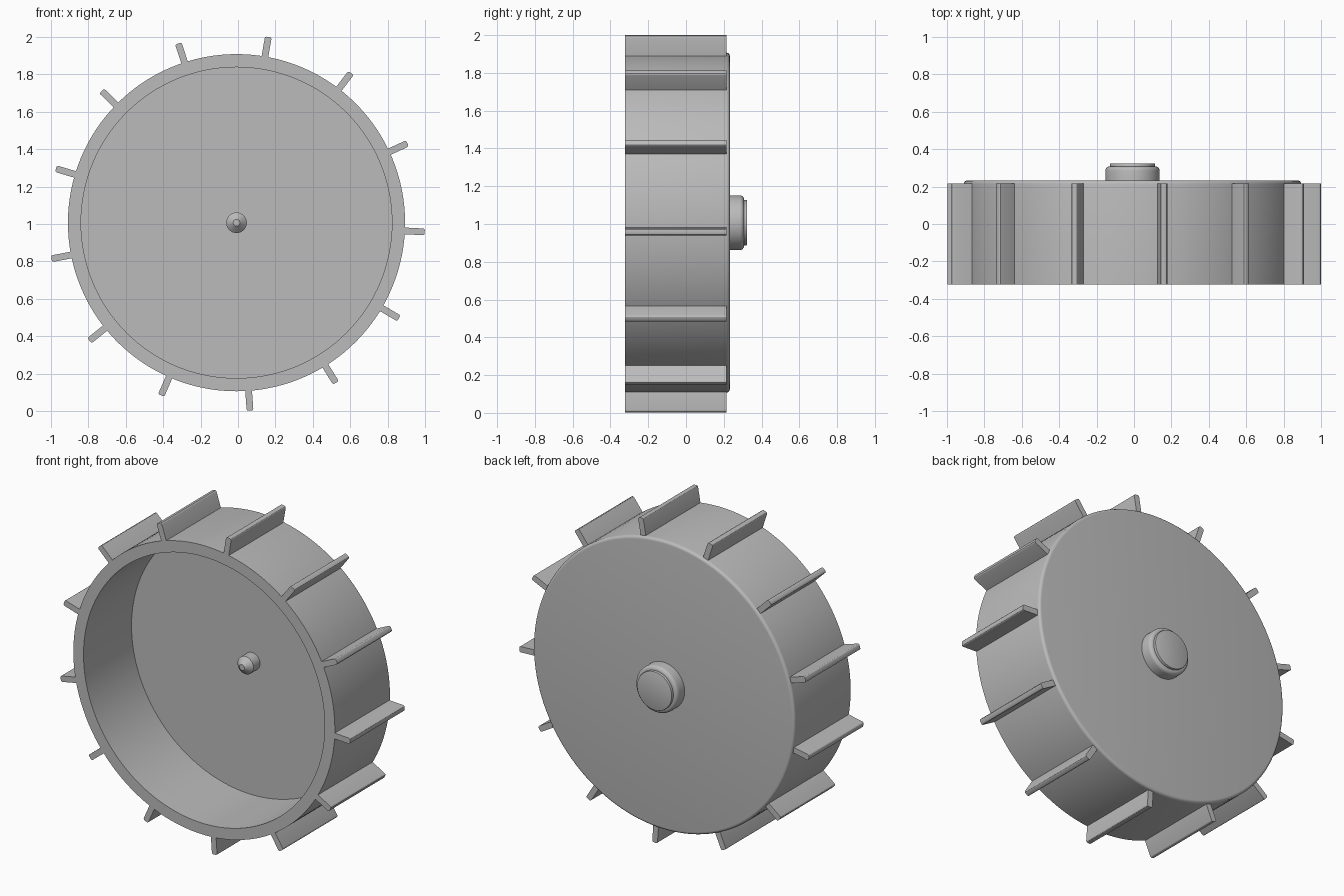
import bpy, bmesh, math
from mathutils import Matrix, Vector

cube = bpy.data.objects.get("Cube")
if cube:
    bpy.data.objects.remove(cube, do_unlink=True)

CENTRE = Vector((-0.008, 0, 1.007))
FRONT, BACK = -0.322, 0.232
FIN_COUNT = 13

grey = bpy.data.materials.new("plain grey")
grey.use_nodes = True
colour = (0.5, 0.5, 0.5, 1)
grey.diffuse_color = colour
grey.node_tree.nodes["Principled BSDF"].inputs["Base Color"].default_value = colour


def add_object(name, bm):
    bmesh.ops.recalc_face_normals(bm, faces=bm.faces)
    mesh = bpy.data.meshes.new(name)
    bm.to_mesh(mesh)
    bm.free()
    mesh.materials.append(grey)
    obj = bpy.data.objects.new(name, mesh)
    obj.location = CENTRE
    bpy.context.collection.objects.link(obj)
    bpy.ops.object.select_all(action="DESELECT")
    obj.select_set(True)
    bpy.context.view_layer.objects.active = obj
    bpy.ops.object.shade_smooth_by_angle(angle=math.radians(30))
    return obj


def lathe(name, profile, segments):
    """Spin (radius, y) points around the y axis."""
    bm = bmesh.new()
    verts = [bm.verts.new((r, y, 0)) for r, y in profile]
    edges = [bm.edges.new(pair) for pair in zip(verts, verts[1:])]
    bmesh.ops.spin(bm, geom=verts + edges, cent=(0, 0, 0), axis=(0, 1, 0),
                   angle=math.tau, steps=segments, use_duplicate=False)
    bmesh.ops.remove_doubles(bm, verts=bm.verts, dist=1e-5)
    return add_object(name, bm)


def fillet(radius, y, size, steps=5):
    """Rounded outer corner running from the side onto the back face."""
    turns = [math.pi / 2 * i / steps for i in range(steps + 1)]
    return [(radius - size + size * math.cos(t), y - size + size * math.sin(t))
            for t in turns]


# Open drum with a closed, rounded back
lathe("wheel_drum", [(0, 0.15), (0.83, 0.15), (0.83, FRONT), (0.9, FRONT)]
      + fillet(0.9, BACK, 0.018) + [(0, BACK)], 128)

# Hub on the back with a stepped end cap
lathe("back_hub", [(0.145, BACK - 0.01)] + fillet(0.145, 0.307, 0.022)
      + [(0.12, 0.307)] + fillet(0.12, 0.323, 0.004, 2) + [(0, 0.323)], 64)

# Small axle peg inside the drum
lathe("axle_peg", [(0.055, 0.16), (0.055, 0.085), (0.018, 0.05), (0, 0.05)], 40)

# Paddle fins around the rim
inner, outer, fin_back = 0.885, 1.006, 0.215
bm = bmesh.new()
for i in range(FIN_COUNT):
    angle = math.radians(2.8) + math.tau * i / FIN_COUNT
    place = (Matrix.Rotation(angle, 4, "Y")
             @ Matrix.Translation(((inner + outer) / 2, (FRONT + fin_back) / 2, 0))
             @ Matrix.Diagonal((outer - inner, fin_back - FRONT, 0.036, 1)))
    fin = bmesh.ops.create_cube(bm, size=1, matrix=place)["verts"]
    tip = [v for v in fin if math.hypot(v.co.x, v.co.z) > 0.95]
    tip_edges = {e for v in tip for e in v.link_edges
                 if e.other_vert(v) in tip
                 and abs(e.verts[0].co.y - e.verts[1].co.y) > 0.1}
    bmesh.ops.bevel(bm, geom=list(tip_edges), offset=0.01, segments=3,
                    profile=0.5, affect="EDGES")
add_object("paddle_fins", bm)
